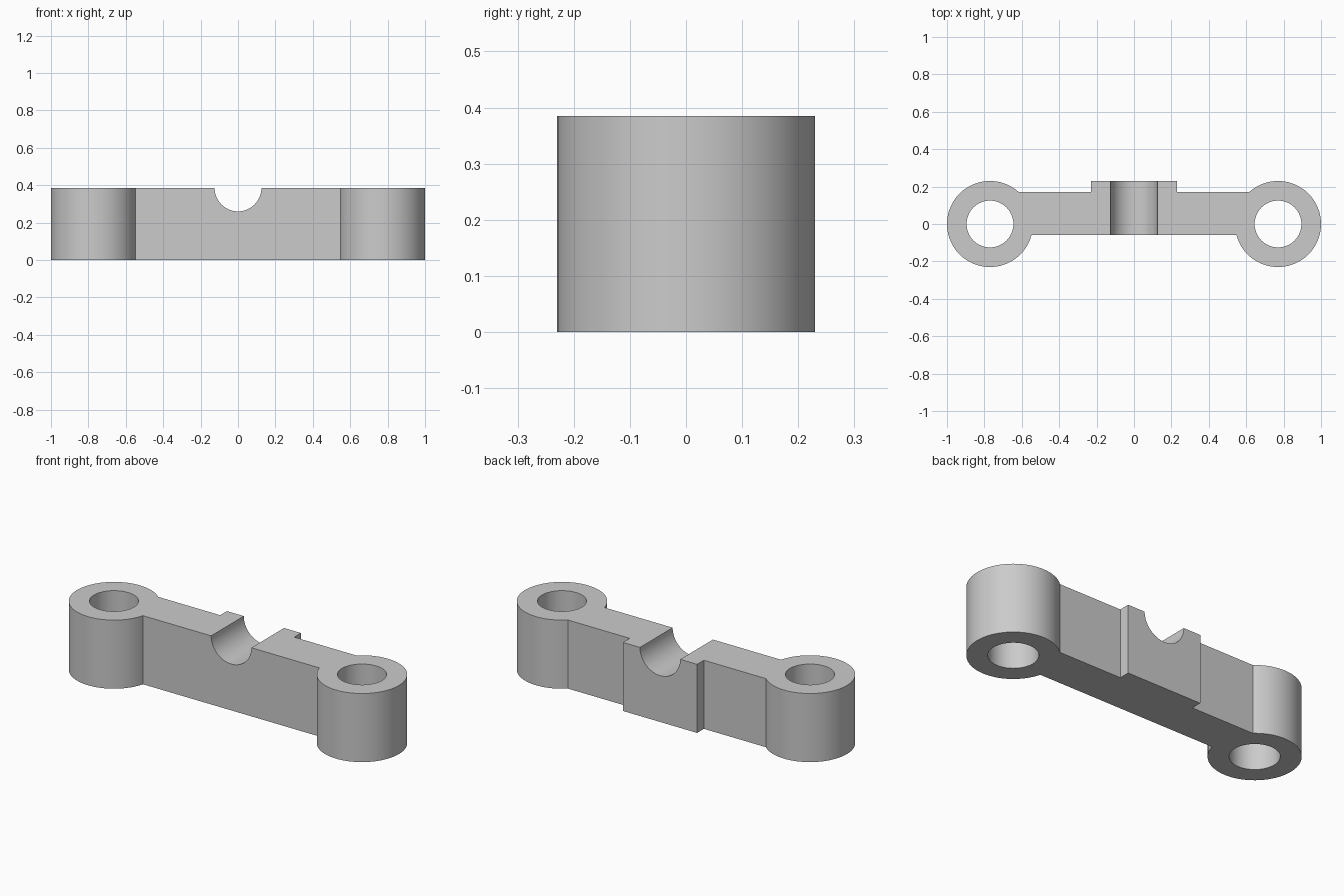
import bpy, bmesh
from math import pi, asin, cos, sin, radians

HEIGHT = 0.385
EYE_X, EYE_R, BORE_R = 0.77, 0.23, 0.125
BAR_FRONT, BAR_BACK = -0.06, 0.17
PAD_X, PAD_BACK = 0.23, 0.23
ARC_STEPS = 72

if "Cube" in bpy.data.objects:
    bpy.data.objects.remove(bpy.data.objects["Cube"])

grey = bpy.data.materials.new("plain grey")
grey.use_nodes = True
colour = (0.6, 0.6, 0.6, 1)
grey.diffuse_color = colour
grey.node_tree.nodes["Principled BSDF"].inputs["Base Color"].default_value = colour


def half_outline():
    """Left half of the plan, from the front edge round the eye to the pad."""
    start = -pi + asin(-BAR_FRONT / EYE_R)
    end = pi - asin(BAR_BACK / EYE_R)
    points = []
    for i in range(ARC_STEPS + 1):
        a = start + (end - start) * i / ARC_STEPS
        points.append((EYE_X + EYE_R * cos(a), EYE_R * sin(a)))
    return points + [(PAD_X, BAR_BACK), (PAD_X, PAD_BACK)]


def cylinder_cutter(name, location, rotation=(0, 0, 0)):
    bpy.ops.mesh.primitive_cylinder_add(vertices=64, radius=BORE_R, depth=2,
                                        location=location, rotation=rotation)
    cutter = bpy.context.object
    cutter.name = name
    cutter.hide_render = True
    cutter.data.materials.append(grey)
    return cutter


# Link body: bar, back pad and two round eyes as one extruded plan
half = half_outline()
outline = half + [(-x, y) for x, y in reversed(half)]
bm = bmesh.new()
plan = bm.faces.new([bm.verts.new((x, y, 0)) for x, y in outline])
extruded = bmesh.ops.extrude_face_region(bm, geom=[plan])
top = [v for v in extruded["geom"] if isinstance(v, bmesh.types.BMVert)]
bmesh.ops.translate(bm, verts=top, vec=(0, 0, HEIGHT))
bmesh.ops.recalc_face_normals(bm, faces=bm.faces)
mesh = bpy.data.meshes.new("link_body")
bm.to_mesh(mesh)
bm.free()
mesh.materials.append(grey)
body = bpy.data.objects.new("link_body", mesh)
bpy.context.collection.objects.link(body)

# Bores through both eyes and the half-round groove across the middle
cutters = [cylinder_cutter("left_bore_cutter", (EYE_X, 0, 0)),
           cylinder_cutter("right_bore_cutter", (-EYE_X, 0, 0)),
           cylinder_cutter("groove_cutter", (0, 0, HEIGHT), (pi / 2, 0, 0))]

bpy.ops.object.select_all(action="DESELECT")
body.select_set(True)
bpy.context.view_layer.objects.active = body
for cutter in cutters:
    cut = body.modifiers.new(cutter.name, "BOOLEAN")
    cut.operation = "DIFFERENCE"
    cut.solver = "EXACT"
    cut.object = cutter
    bpy.ops.object.modifier_apply(modifier=cut.name)
    bpy.data.objects.remove(cutter)

bpy.ops.object.shade_smooth_by_angle(angle=radians(25))
